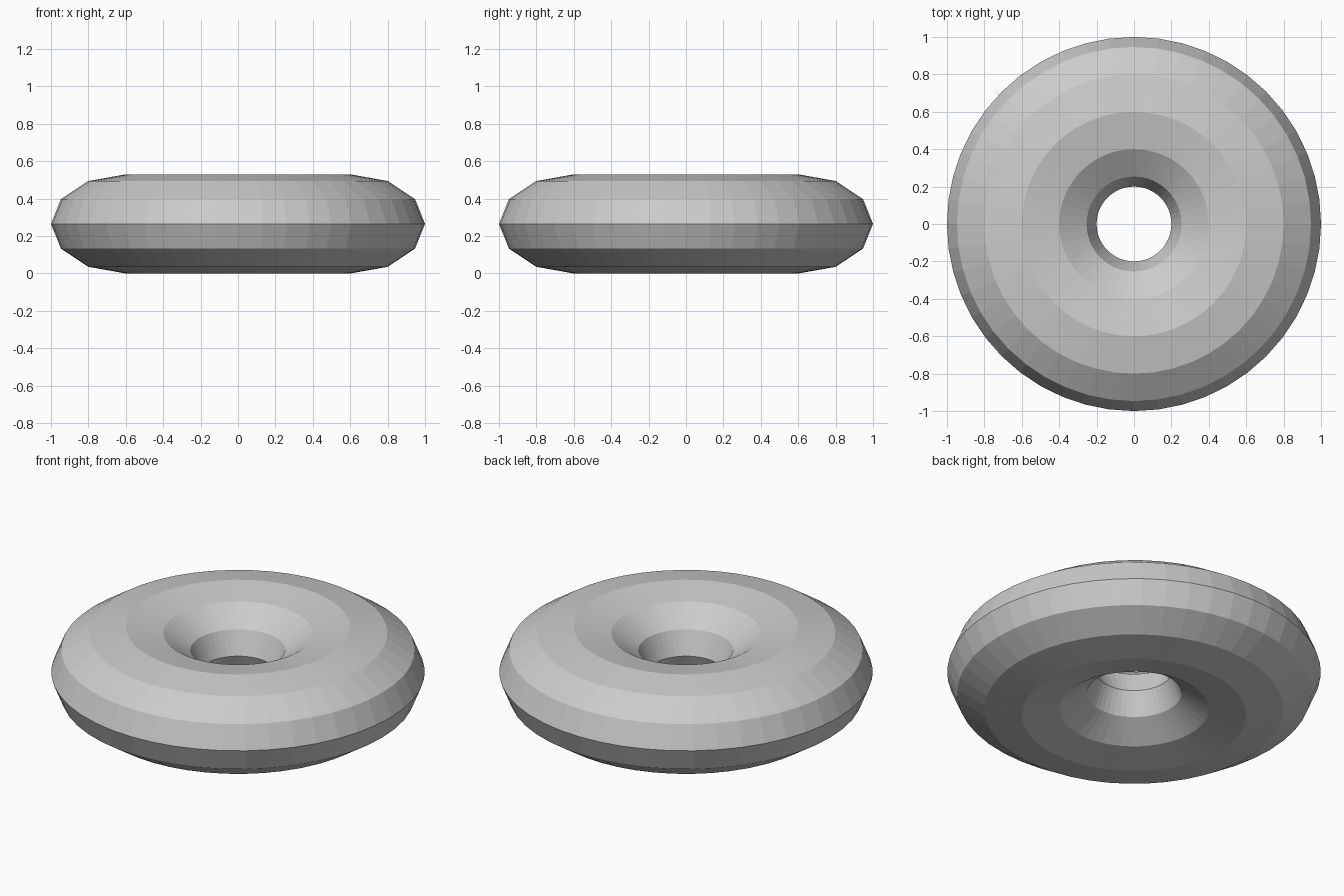
import bpy

if "Cube" in bpy.data.objects:
    bpy.data.objects.remove(bpy.data.objects["Cube"])

# Flattened low-poly ring: 48 sides around, 12-sided cross-section
HEIGHT = 0.53
MAJOR, MINOR = 0.6, 0.4

bpy.ops.mesh.primitive_torus_add(
    major_segments=48, minor_segments=12,
    major_radius=MAJOR, minor_radius=MINOR,
    location=(0, 0, HEIGHT / 2))
ring = bpy.context.object
ring.name = "flattened_ring"

# Squash the round section to an oval and keep the faces flat
ring.scale.z = HEIGHT / (2 * MINOR)
bpy.ops.object.transform_apply(location=False, rotation=False, scale=True)
bpy.ops.object.shade_flat()
